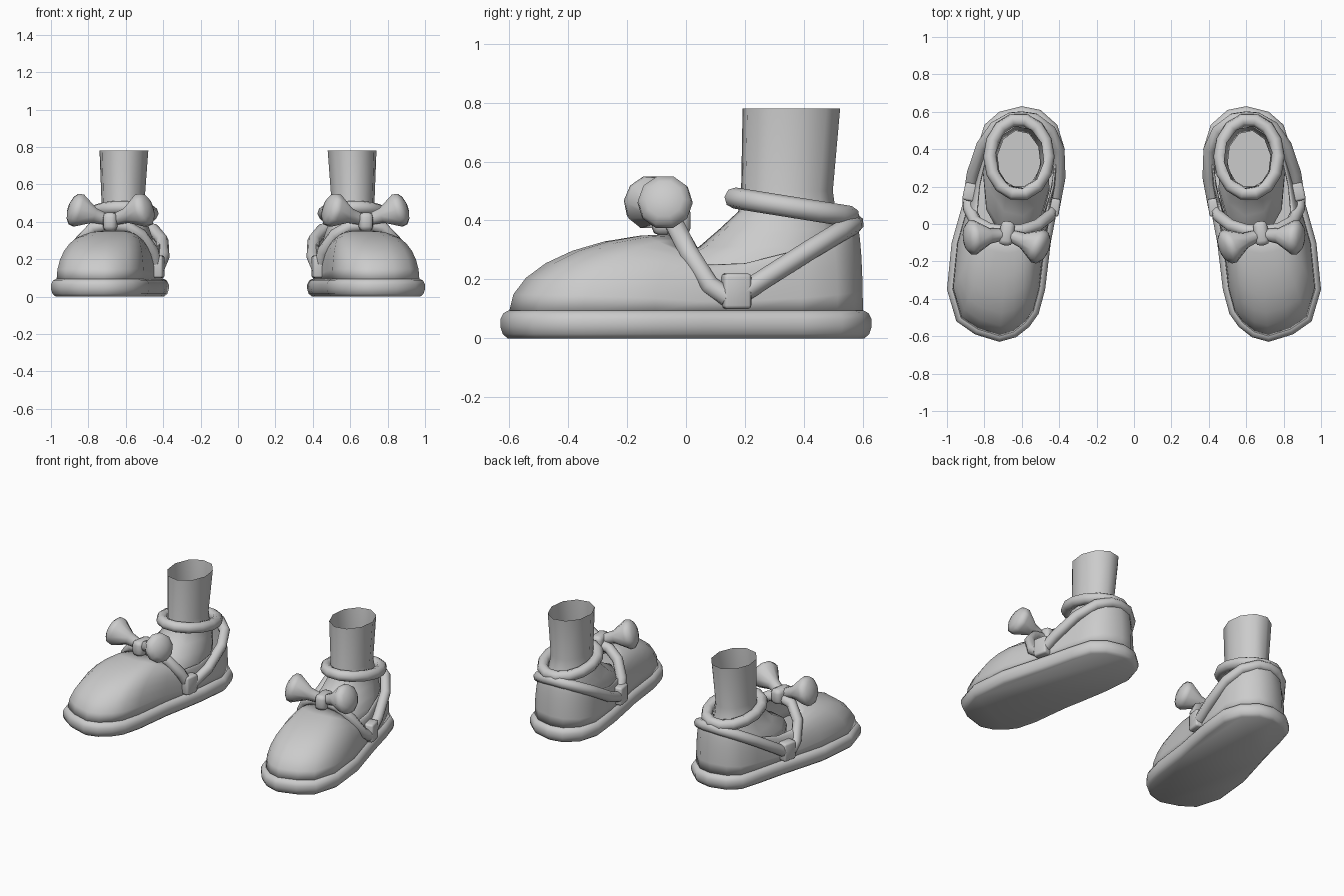
import bpy, bmesh, math
from mathutils import Vector, Matrix

cube = bpy.data.objects.get("Cube")
if cube:
    bpy.data.objects.remove(cube, do_unlink=True)

grey = bpy.data.materials.new("plain_grey")
grey.use_nodes = True
GREY = (0.6, 0.6, 0.6, 1)
grey.diffuse_color = GREY
grey.node_tree.nodes["Principled BSDF"].inputs["Base Color"].default_value = GREY


def finish(obj, angle=50, thickness=0):
    """Colour, shade and mirror a part to the other foot."""
    obj.data.materials.clear()
    obj.data.materials.append(grey)
    bpy.ops.object.select_all(action="DESELECT")
    obj.select_set(True)
    bpy.context.view_layer.objects.active = obj
    bpy.ops.object.shade_smooth_by_angle(angle=math.radians(angle))
    if thickness:
        solid = obj.modifiers.new("thickness", "SOLIDIFY")
        solid.thickness = thickness
        solid.offset = -1
    mirror = obj.modifiers.new("other_foot", "MIRROR")
    mirror.use_mirror_merge = False
    return obj


def add_mesh(name, bm, **options):
    mesh = bpy.data.meshes.new(name)
    bm.to_mesh(mesh)
    bm.free()
    obj = bpy.data.objects.new(name, mesh)
    bpy.context.collection.objects.link(obj)
    return finish(obj, **options)


def loft(name, rings, cap_start=True, cap_end=True, **options):
    """Skin closed rings that turn counterclockwise about the loft direction."""
    bm = bmesh.new()
    loops = [[bm.verts.new(p) for p in ring] for ring in rings]
    n = len(rings[0])
    for low, high in zip(loops, loops[1:]):
        for i in range(n):
            j = (i + 1) % n
            bm.faces.new((low[i], low[j], high[j], high[i]))
    if cap_start:
        bm.faces.new(loops[0][::-1])
    if cap_end:
        bm.faces.new(loops[-1])
    return add_mesh(name, bm, **options)


def tube(name, points, radius, cyclic=False):
    curve = bpy.data.curves.new(name, "CURVE")
    curve.dimensions = "3D"
    curve.bevel_depth = radius
    curve.bevel_resolution = 2
    curve.use_fill_caps = True
    spline = curve.splines.new("POLY")
    spline.points.add(len(points) - 1)
    for target, p in zip(spline.points, points):
        target.co = (*p, 1)
    spline.use_cyclic_u = cyclic
    obj = bpy.data.objects.new(name, curve)
    bpy.context.collection.objects.link(obj)
    bpy.ops.object.select_all(action="DESELECT")
    obj.select_set(True)
    bpy.context.view_layer.objects.active = obj
    bpy.ops.object.convert(target="MESH")
    return finish(bpy.context.view_layer.objects.active)


def block(name, centre, size, turn, bevel):
    bm = bmesh.new()
    matrix = (Matrix.Translation(centre) @ Matrix.Rotation(math.radians(turn), 4, "Z")
              @ Matrix.Diagonal((*size, 1)))
    bmesh.ops.create_cube(bm, size=1, matrix=matrix)
    bmesh.ops.bevel(bm, geom=bm.edges[:], offset=bevel, segments=2,
                    profile=0.5, affect="EDGES")
    return add_mesh(name, bm)


def inset(outline, distance):
    result = []
    for i, p in enumerate(outline):
        along = Vector(outline[(i + 1) % len(outline)]) - Vector(outline[i - 1])
        normal = Vector((-along.y, along.x)).normalized()
        result.append(Vector(p) + normal * distance)
    return result


# Footprint, counterclockwise from the toe
footprint = [(.72, -.63), (.85, -.59), (.95, -.52), (1, -.35), (.975, -.1),
             (.93, .06), (.89, .2), (.84, .4), (.8, .53), (.72, .6), (.6, .63),
             (.5, .61), (.41, .53), (.37, .4), (.39, .2), (.42, .03),
             (.445, -.1), (.475, -.35), (.51, -.48), (.56, -.55), (.63, -.605)]
# Edge of the shoe opening, one point for each footprint point
opening = [(.67, -.03, .355), (.71, -.03, .355), (.75, -.03, .35), (.79, -.02, .335),
           (.82, 0, .3), (.84, .07, .25), (.83, .2, .255), (.79, .38, .3),
           (.75, .49, .35), (.69, .55, .385), (.6, .575, .4), (.51, .555, .385),
           (.45, .5, .35), (.41, .39, .3), (.43, .2, .255), (.47, .05, .25),
           (.51, 0, .3), (.55, -.02, .335), (.585, -.03, .35), (.61, -.03, .355),
           (.64, -.03, .355)]

# Sole with a rounded rim
loft("sole", [[(p.x, p.y, z) for p in inset(footprint, d)]
              for z, d in [(0, .025), (.015, .008), (.04, 0), (.065, 0),
                           (.085, .01), (.095, .028)]])

# Upper: quarter ellipses rising from the sole to the opening
base = inset(footprint, .03)
upper_rings = []
for step in range(8):
    a = math.pi / 2 * step / 7
    out, rise = 1 - math.cos(a), math.sin(a)
    upper_rings.append([(b.x + (t[0] - b.x) * out, b.y + (t[1] - b.y) * out,
                         .09 + (t[2] - .09) * rise) for b, t in zip(base, opening)])
loft("upper", upper_rings, cap_start=False, cap_end=False, thickness=.012)

# Foot and ankle, open at the top: height, centre x, half width, front y, back y
sections = [(.1, .63, .16, -.1, .54), (.2, .63, .18, -.1, .55), (.26, .63, .18, -.06, .55),
            (.31, .62, .165, .04, .54), (.37, .62, .145, .11, .53),
            (.43, .615, .125, .175, .51), (.5, .615, .116, .185, .5),
            (.78, .61, .132, .19, .525)]
foot_rings = []
for z, cx, half, front, back in sections:
    ring = []
    for i in range(10):
        a = math.tau * (i + .25) / 10
        ring.append((cx + half * math.cos(a),
                     (front + back) / 2 + (back - front) / 2 * math.sin(a), z))
    foot_rings.append(ring)
loft("foot", foot_rings, cap_end=False)

# Ankle cord, tilted down to the heel
cord = []
for i in range(14):
    a = math.tau * i / 14
    cord.append((.615 + .155 * math.cos(a), .36 + .2 * math.sin(a),
                 .445 - .032 * math.sin(a)))
tube("ankle_cord", cord, .036, cyclic=True)

# Straps behind the heel and over the instep
tube("heel_strap", [(.875, .17, .14), (.86, .27, .205), (.81, .42, .3), (.74, .52, .36),
                    (.66, .565, .385), (.6, .57, .39), (.53, .56, .385), (.45, .5, .355),
                    (.405, .4, .3), (.4, .25, .21), (.43, .09, .14)], .034)
tube("instep_strap", [(.435, .09, .15), (.455, .04, .24), (.52, -.01, .33),
                      (.6, -.035, .375), (.69, -.04, .385), (.77, -.03, .37),
                      (.845, .01, .29), (.88, .08, .18), (.885, .14, .14)], .034)

# Strap loops
block("outer_strap_loop", (.873, .17, .16), (.075, .095, .12), 12, .012)
block("inner_strap_loop", (.435, .09, .16), (.075, .095, .12), 8, .012)

# Bow: flared wings with domed ends around a knot
knot = Vector((.68, -.055, .405))
profile = [(0, .028), (.4, .042), (.78, .094), (.9, .09), (.98, .065), (1.03, .025)]
for name, tip in [("outer_bow_wing", (.9, -.075, .475)),
                  ("inner_bow_wing", (.47, -.135, .475))]:
    axis = Vector(tip) - knot
    turn = axis.to_track_quat("Z", "Y")
    rings = []
    for t, r in profile:
        ring = []
        for i in range(10):
            a = math.tau * i / 10
            ring.append(knot + axis * t + turn @ Vector((r * math.cos(a), r * math.sin(a), 0)))
        rings.append(ring)
    loft(name, rings)
block("bow_knot", (.68, -.05, .4), (.075, .13, .1), 8, .025)
